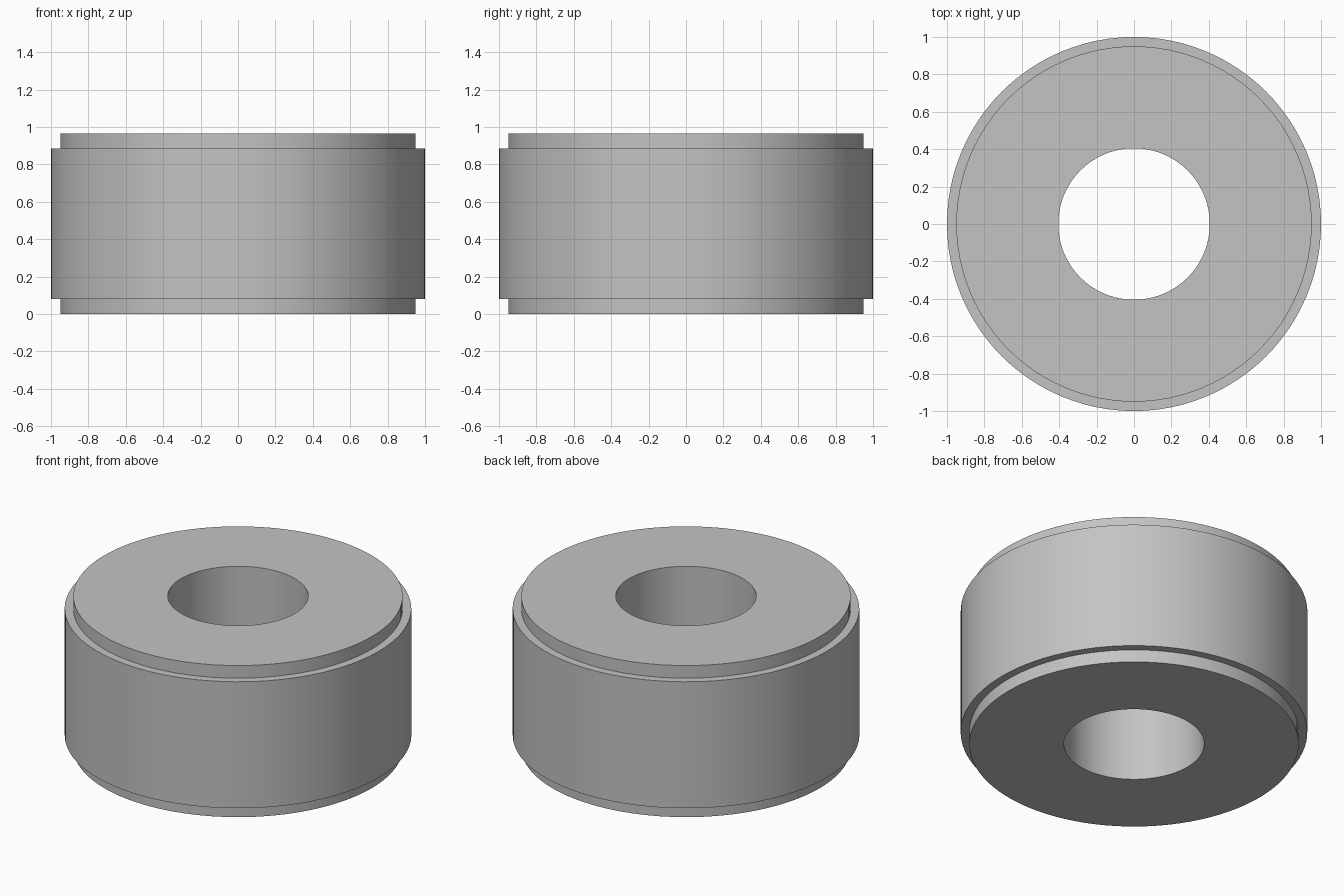
import bpy
import bmesh
import math

cube = bpy.data.objects.get("Cube")
if cube:
    bpy.data.objects.remove(cube, do_unlink=True)

# Plain grey material
grey = bpy.data.materials.new("plain_grey")
grey.use_nodes = True
colour = (0.55, 0.55, 0.55, 1)
grey.diffuse_color = colour
grey.node_tree.nodes["Principled BSDF"].inputs["Base Color"].default_value = colour

SEGMENTS = 96
HEIGHT, STEP = 0.965, 0.08
BORE, LIP, RIM = 0.405, 0.95, 1.0


def lathe(name, profile, material):
    """Revolve a closed (radius, height) profile around the z axis."""
    bm = bmesh.new()
    rings = []
    for i in range(SEGMENTS):
        a = math.tau * i / SEGMENTS
        rings.append([bm.verts.new((r * math.cos(a), r * math.sin(a), z)) for r, z in profile])
    for i, ring in enumerate(rings):
        following = rings[(i + 1) % SEGMENTS]
        for j in range(len(profile)):
            k = (j + 1) % len(profile)
            bm.faces.new((ring[j], following[j], following[k], ring[k]))
    bmesh.ops.recalc_face_normals(bm, faces=bm.faces)
    mesh = bpy.data.meshes.new(name)
    bm.to_mesh(mesh)
    bm.free()
    mesh.materials.append(material)
    obj = bpy.data.objects.new(name, mesh)
    bpy.context.collection.objects.link(obj)
    bpy.ops.object.select_all(action="DESELECT")
    obj.select_set(True)
    bpy.context.view_layer.objects.active = obj
    bpy.ops.object.shade_smooth_by_angle(angle=math.radians(30))
    return obj


# Bored cylinder with a stepped lip at both ends
lathe("stepped_bushing", [
    (BORE, 0), (LIP, 0), (LIP, STEP), (RIM, STEP),
    (RIM, HEIGHT - STEP), (LIP, HEIGHT - STEP), (LIP, HEIGHT), (BORE, HEIGHT),
], grey)
